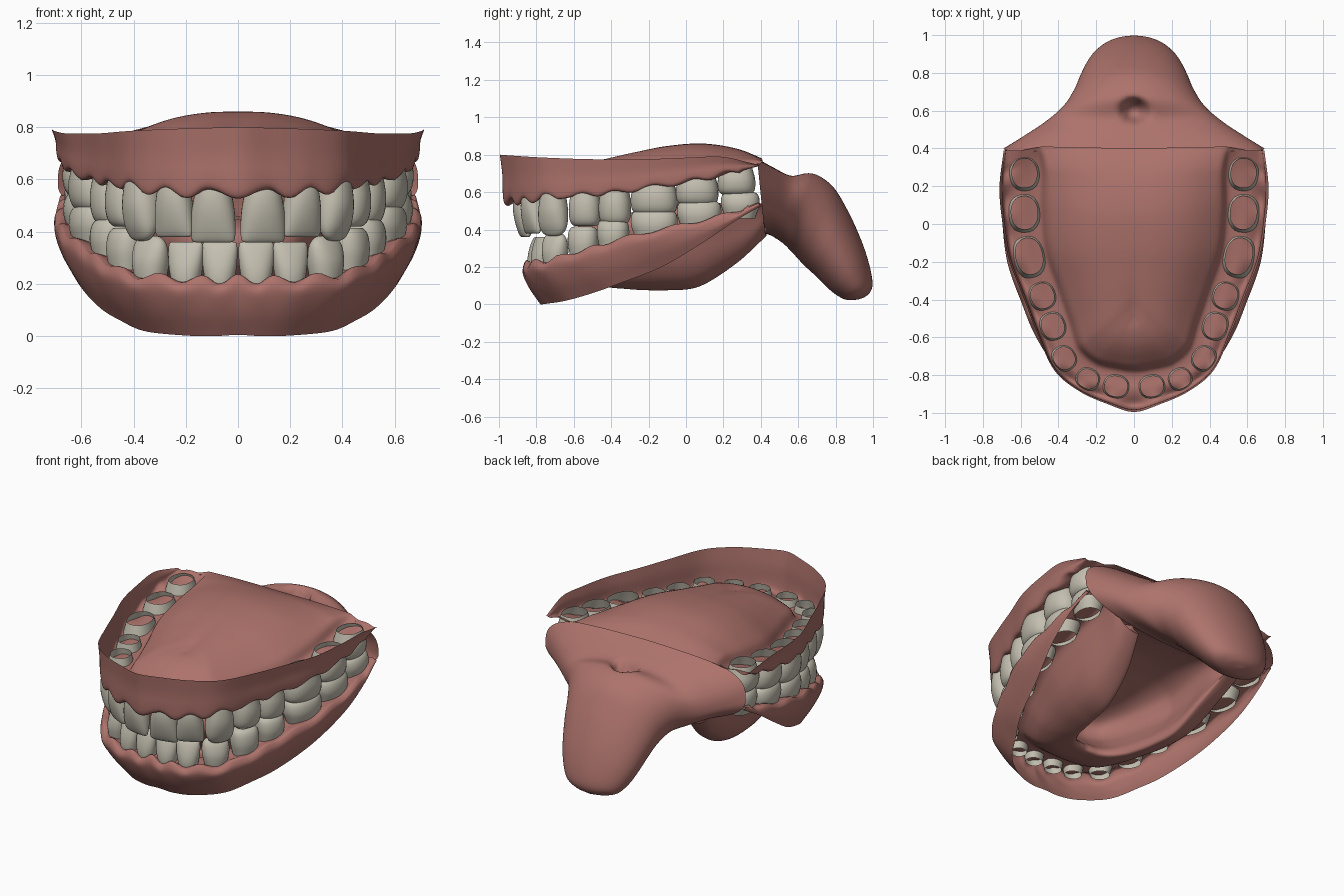
import bpy, bmesh, math
from mathutils import Vector

if "Cube" in bpy.data.objects:
    bpy.data.objects.remove(bpy.data.objects["Cube"])


def material(name, rgb):
    m = bpy.data.materials.new(name)
    m.diffuse_color = (*rgb, 1)
    m.use_nodes = True
    m.node_tree.nodes["Principled BSDF"].inputs["Base Color"].default_value = m.diffuse_color
    return m


GUM = material("gum_pink", (0.42, 0.17, 0.148))
ENAMEL = material("tooth_ivory", (0.55, 0.52, 0.435))


def cr(pts, s, mirror=True):
    """Catmull-Rom through pts at s; negative s mirrors the first value."""
    sign = 1
    if mirror and s < 0:
        s, sign = -s, -1
    n = len(pts) - 1
    s = max(0.0, min(n, s))
    i = min(int(s), n - 1)
    t = s - i
    b, c = pts[i], pts[i + 1]
    if i > 0:
        a = pts[i - 1]
    elif mirror:
        a = (-pts[1][0], *pts[1][1:])
    else:
        a = tuple(2 * p - q for p, q in zip(b, c))
    d = pts[i + 2] if i + 2 <= n else tuple(2 * q - p for p, q in zip(b, c))
    out = [0.5 * (2 * q + (r - p) * t + (2 * p - 5 * q + 4 * r - w) * t * t
                  + (3 * q - p - 3 * r + w) * t ** 3) for p, q, r, w in zip(a, b, c, d)]
    out[0] *= sign
    return out


def grid_object(name, rows, mat, closed=False, cap=False):
    bm = bmesh.new()
    vs = [[bm.verts.new(p) for p in r] for r in rows]
    for a, b in zip(vs, vs[1:]):
        n = len(a)
        for j in range(n if closed else n - 1):
            k = (j + 1) % n
            bm.faces.new((a[j], a[k], b[k], b[j]))
    if cap:
        bm.faces.new(vs[-1])
    bmesh.ops.remove_doubles(bm, verts=bm.verts, dist=0.0004)
    bmesh.ops.recalc_face_normals(bm, faces=bm.faces)
    for f in bm.faces:
        f.smooth = True
    me = bpy.data.meshes.new(name)
    bm.to_mesh(me)
    bm.free()
    me.materials.append(mat)
    ob = bpy.data.objects.new(name, me)
    bpy.context.collection.objects.link(ob)
    return ob


# Arch stations: 0 = midline, 1..8 = tooth centres, 9 = behind the last molar
# Upper: tooth centre x, y and gum line z
UP_T = [(0, -.87, .545), (.095, -.86, .545), (.245, -.82, .55), (.37, -.71, .57), (.43, -.54, .582),
        (.485, -.38, .595), (.555, -.17, .625), (.58, .06, .658), (.58, .27, .695), (.60, .39, .74)]
# Upper: outer rim
UP_P = [(0, -.995, .80), (.13, -.957, .797), (.29, -.885, .792), (.425, -.77, .785), (.52, -.56, .777),
        (.585, -.39, .775), (.665, -.18, .777), (.70, .03, .785), (.712, .2, .788), (.69, .39, .745)]
# Palate centre line
UP_C = [(0, -.50, .75), (0, -.495, .751), (0, -.48, .755), (0, -.43, .768), (0, -.36, .79),
        (0, -.26, .815), (0, -.11, .845), (0, .08, .86), (0, .26, .835), (0, .40, .782)]
# Lower: tooth centres and gum line
LO_T = [(0, -.80, .22), (.07, -.795, .215), (.2, -.775, .22), (.335, -.70, .235), (.43, -.55, .28),
        (.49, -.39, .33), (.56, -.17, .39), (.585, .07, .445), (.585, .29, .505), (.60, .40, .545)]
# Lower: outer bottom rim
LO_B = [(0, -.78, .005), (.10, -.775, 0), (.22, -.74, .004), (.36, -.64, .02), (.45, -.50, .06),
        (.53, -.36, .11), (.61, -.13, .20), (.675, .09, .33), (.69, .27, .45), (.67, .40, .525)]
# Lowest line of the mouth floor, around the root of the tongue
LO_F = [(0, -.42, .10), (.03, -.415, .10), (.08, -.40, .095), (.125, -.365, .09), (.16, -.31, .085),
        (.185, -.24, .08), (.215, -.10, .078), (.24, .07, .098), (.27, .26, .215), (.33, .43, .365)]
# Tongue centre line
LO_C = [(0, -.36, .46), (0, -.355, .46), (0, -.34, .465), (0, -.30, .475), (0, -.25, .49),
        (0, -.19, .51), (0, -.07, .54), (0, .08, .55), (0, .26, .52), (0, .43, .41)]


def scallop(s):
    s = abs(s)
    s = .5 + s / 2 if s < 1 else s
    return math.cos(2 * math.pi * s) * (1 if s < 8.5 else 0) * (1 if s < 3.5 else .6)


def outward(pts, s):
    a, b = cr(pts, s - .05), cr(pts, s + .05)
    return Vector((b[1] - a[1], a[0] - b[0], 0)).normalized()


def at(v, z):
    return (v.x, v.y, z)


def upper_section(s):
    P, T, C = (Vector(cr(q, s)) for q in (UP_P, UP_T, UP_C))
    g, D, w = T.z, T - P, .018 * scallop(s)
    E = -outward(UP_T, s) * .118
    h = P.z - g
    pts = [at(P, P.z), at(P + D * .1, g + h * .6), at(P + D * .12, g + h * .25 + w * .5),
           at(P + D * .18, g + h * .06 + w), at(P + D * .36, g + w), at(P + D * .7, g + .01 + w * .3),
           at(T, g + .014), at(T + E * .4, g + .01), at(T + E * .75, g + .02)]
    L, zl = T + E, min(g + .07, C.z - .01, .768)
    power = 2.1 + .5 * min(1, abs(s) / 7)
    for t in (0, .12, .3, .5, .75, 1):
        pts.append(at(L.lerp(C, t), zl + (C.z - zl) * (1 - (1 - t) ** power)))
    return pts


def lower_section(s):
    B, T, F, C = (Vector(cr(q, s)) for q in (LO_B, LO_T, LO_F, LO_C))
    N, g, w = outward(LO_T, s), T.z, -.015 * scallop(s)
    bulge = .07 + .045 * min(1, abs(s) / 6)
    if abs(s) > 7.5:
        bulge -= .025 * (abs(s) - 7.5)
    O = T + N * bulge
    I = T - N * .11
    pts = [at(B, B.z), at(B.lerp(O, .55) + N * .008, B.z + (g - B.z) * .4),
           at(O, B.z + (g - B.z) * .78 + w * .5), at(T + N * (bulge - .01), g - .006 + w),
           at(T + N * (bulge - .03), g + .001 + w), at(T + N * .02, g - .008),
           at(T - N * .07, g - .005), at(I, g + (F.z - g) * .25)]
    # floor of the mouth
    for t, d in ((.2, .6), (.45, .84), (.75, .97), (1, 1)):
        pts.append(at(I.lerp(F, t), g + (F.z - g) * d))
    # tongue, wider than its root
    h, m = C.z - F.z, 1 - .7 * max(0, abs(s) - 6) / 3
    for t, d in ((.02, .12), (.32, .32), (.66, .58), (.68, .82), (.35, .95)):
        pts.append(at(F.lerp(I, t * m), F.z + h * d))
    for t, d in ((.2, .985), (.6, 1), (1, 1)):
        pts.append(at(F.lerp(C, t), F.z + h * d))
    return pts


def jaw(name, section):
    rows = []
    for k in range(-72, 73):
        pts = section(k / 8)
        n = (len(pts) - 1) * 4
        row = [Vector(cr(pts, j / 4, False)) for j in range(n + 1)]
        row[-1].x = 0
        rows.append(row)
    grid_object(name, rows, GUM)


jaw("upper_gum_and_palate", upper_section)
jaw("lower_gum_and_tongue", lower_section)

# Throat pouch: half width, top y z, bottom y z, squareness
THROAT = [(.69, .38, .78, .42, .38, 3.2), (.585, .47, .73, .46, .365, 2.6), (.47, .56, .69, .52, .325, 2.3),
          (.375, .67, .703, .57, .275, 2.1), (.318, .78, .635, .63, .21, 2), (.287, .86, .51, .69, .155, 2),
          (.255, .93, .36, .745, .10, 2), (.22, .975, .23, .79, .06, 2), (.17, .997, .12, .84, .03, 2),
          (.10, .985, .065, .88, .022, 2), (.02, .95, .035, .92, .026, 2)]
rows = []
for k in range((len(THROAT) - 1) * 8 + 1):
    hw, ty, tz, by, bz, n = cr(THROAT, k / 8, False)
    row = []
    for j in range(96):
        a = 2 * math.pi * j / 96
        c, s = math.cos(a), math.sin(a)
        e = 2 / (n if s > 0 else 2)
        x = math.copysign(abs(c) ** e, c) * hw
        v = math.copysign(abs(s) ** e, s)
        y = (ty + by) / 2 + v * (ty - by) / 2
        z = (tz + bz) / 2 + v * (tz - bz) / 2
        # hollow of the uvula
        if s > 0:
            r = math.hypot(x, y - .6)
            z -= .12 * math.exp(-(r / .06) ** 4)
        row.append((x, y, z))
    rows.append(row)
grid_object("throat", rows, GUM, closed=True, cap=True)

# Tooth profiles: height from root to tip, width scale, depth scale
INCISOR = [(0, .72, .8), (.25, .85, .95), (.5, .97, .9), (.75, 1.02, .68), (.93, 1, .42), (1, .86, .22), (1, .3, .08)]
CANINE = [(0, .72, .78), (.25, .88, .92), (.5, 1, .95), (.75, 1, .75), (.9, .85, .5), (.98, .55, .3), (1, .15, .1)]
MOLAR = [(0, .78, .76), (.25, .9, .9), (.5, 1, 1), (.75, 1, .95), (.92, .9, .78), (1, .66, .5), (.96, .25, .2)]
# Tip height, width, depth for the teeth from the midline back
UPPER = [(.36, .17, .135), (.38, .155, .125), (.365, .165, .14), (.42, .172, .155),
         (.43, .172, .16), (.48, .25, .185), (.53, .226, .185), (.585, .2, .175)]
LOWER = [(.36, .134, .11), (.36, .136, .11), (.385, .155, .125), (.415, .165, .14),
         (.45, .172, .15), (.505, .25, .17), (.555, .235, .17), (.60, .205, .16)]


def tooth(name, path, s, root, tip, width, depth):
    T, N = Vector(cr(path, s)), outward(path, s)
    A = Vector((-N.y, N.x, 0))
    k = abs(s)
    prof = INCISOR if k < 3 else CANINE if k == 3 else MOLAR
    rows = []
    for i in range((len(prof) - 1) * 3 + 1):
        h, w, d = cr(prof, i / 3, False)
        row = []
        for j in range(28):
            a = 2 * math.pi * j / 28
            c, q = math.cos(a), math.sin(a)
            x = math.copysign(abs(c) ** .9, c) * w * width / 2
            y = math.copysign(abs(q) ** .9, q) * d * depth / 2
            row.append(at(T + A * x + N * y, root + (tip - root) * h))
        rows.append(row)
    grid_object(name, rows, ENAMEL, closed=True, cap=True)


for i in range(8):
    for sd, side in ((1, "left"), (-1, "right")):
        s = sd * (i + 1)
        tip, w, d = UPPER[i]
        tooth(f"upper_tooth_{i + 1}_{side}", UP_T, s, UP_T[i + 1][2] + .055, tip, w, d)
        tip, w, d = LOWER[i]
        tooth(f"lower_tooth_{i + 1}_{side}", LO_T, s, LO_T[i + 1][2] - .045, tip, w, d)
